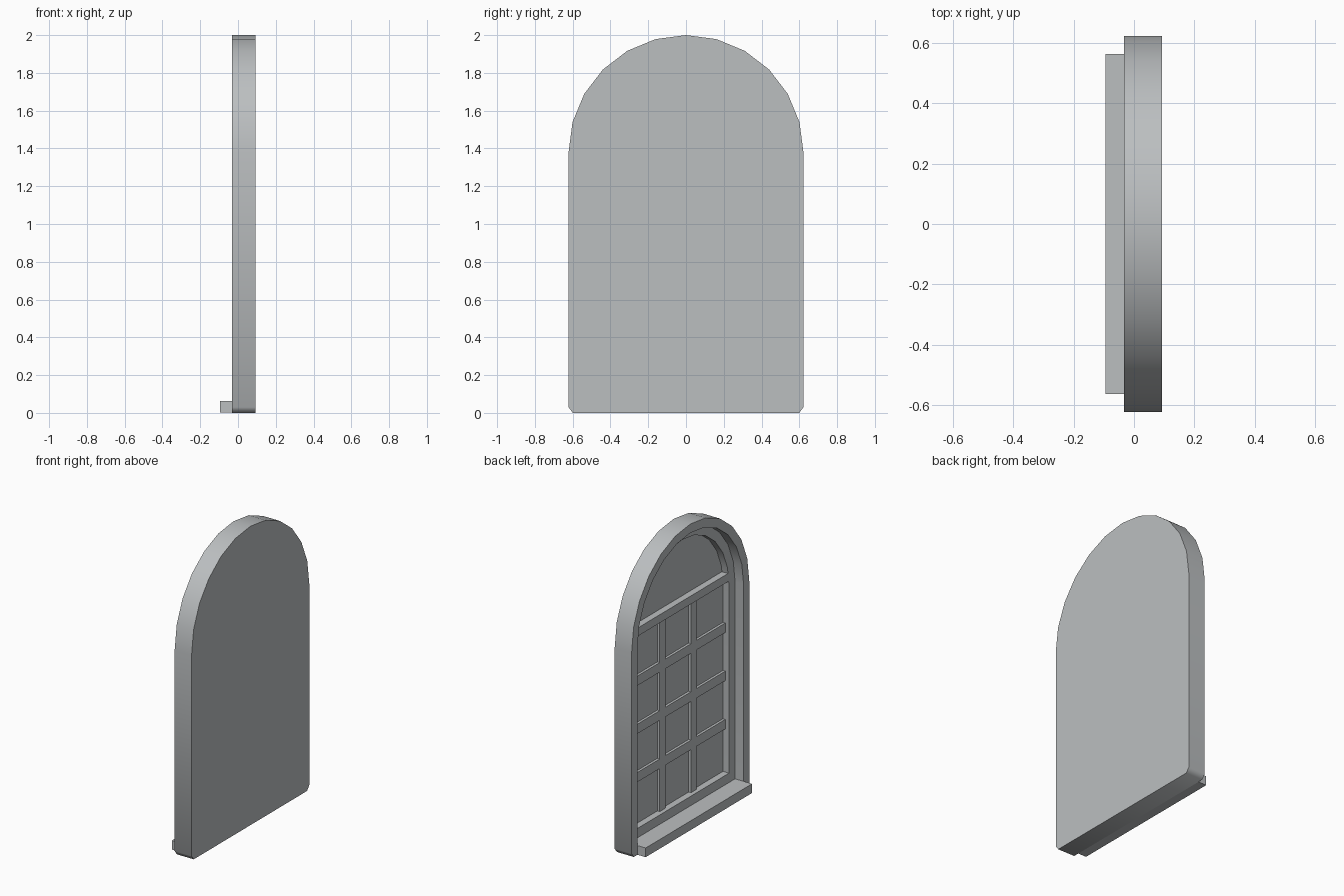
import bpy, bmesh
from math import sin, cos, pi, radians

cube = bpy.data.objects.get("Cube")
if cube:
    bpy.data.objects.remove(cube)

grey = bpy.data.materials.new("plain grey")
grey.use_nodes = True
COLOUR = (0.5, 0.52, 0.53, 1)
grey.diffuse_color = COLOUR
grey.node_tree.nodes["Principled BSDF"].inputs["Base Color"].default_value = COLOUR

SPRING = 1.378   # height where the arch begins
STEPS = 12       # sides of the half circle
BACK, FRONT, SASH, BAR, PANE = 0.092, -0.033, 0.03, 0.058, 0.075


def finish(name, bm):
    mesh = bpy.data.meshes.new(name)
    bm.to_mesh(mesh)
    bm.free()
    mesh.materials.append(grey)
    obj = bpy.data.objects.new(name, mesh)
    bpy.context.collection.objects.link(obj)
    bpy.ops.object.select_all(action='DESELECT')
    obj.select_set(True)
    bpy.context.view_layer.objects.active = obj
    bpy.ops.object.shade_smooth_by_angle(angle=radians(60))
    return obj


def arch(bm, radius, bottom, x, cut=0.0):
    """Closed loop: half circle on straight legs, with cut bottom corners."""
    pts = [(radius * cos(pi * i / STEPS), SPRING + radius * sin(pi * i / STEPS))
           for i in range(STEPS + 1)]
    pts += [(-radius, bottom + cut * 1.3), (cut - radius, bottom),
            (radius - cut, bottom), (radius, bottom + cut * 1.3)]
    return [bm.verts.new((x, y, z)) for y, z in pts]


def shell(name, specs, cap_first=False, cap_last=False):
    """Skin a row of arch loops, running from the back round to the inside."""
    bm = bmesh.new()
    loops = [arch(bm, *s) for s in specs]
    for a, b in zip(loops, loops[1:]):
        for i in range(len(a)):
            j = (i + 1) % len(a)
            bm.faces.new((a[i], a[j], b[j], b[i]))
    if cap_first:
        bm.faces.new(reversed(loops[0]))
    if cap_last:
        bm.faces.new(loops[-1])
    bmesh.ops.remove_doubles(bm, verts=bm.verts, dist=0.0005)
    bmesh.ops.dissolve_degenerate(bm, edges=bm.edges, dist=0.0005)
    # the back cap must face +x, everything else follows from it
    bm.normal_update()
    if cap_first:
        back = max(bm.faces, key=lambda f: f.calc_center_median().x)
        if back.normal.x < 0:
            bmesh.ops.reverse_faces(bm, faces=bm.faces)
    else:
        front = min(bm.faces, key=lambda f: f.normal.x)
        if front.normal.x > -0.9:
            bmesh.ops.reverse_faces(bm, faces=bm.faces)
    return finish(name, bm)


def box(name, x, y, z):
    bm = bmesh.new()
    bmesh.ops.create_cube(bm, size=1)
    for v in bm.verts:
        for k, (lo, hi) in enumerate((x, y, z)):
            v.co[k] = lo if v.co[k] < 0 else hi
    return finish(name, bm)


# Outer frame with its flat back and front recess
shell("frame", [(0.622, 0, BACK, 0.023), (0.622, 0, FRONT, 0.023),
                (0.562, 0.06, FRONT), (0.562, 0.06, SASH)], cap_first=True)

# Inner sash and the pane behind it
shell("sash", [(0.562, 0.06, SASH), (0.498, 0.125, SASH), (0.498, 0.125, PANE)])
shell("pane", [(0.498, 0.125, PANE)], cap_last=True)

# Sill projecting from the front
box("sill", (-0.095, SASH), (-0.562, 0.562), (0.001, 0.0625))

# Transom under the arch
box("transom", (SASH, PANE), (-0.498, 0.498), (1.41, 1.465))

# Glazing bars
for side, y in (("right", -0.166), ("left", 0.166)):
    box(f"upright_bar_{side}", (BAR, PANE), (y - 0.03, y + 0.03), (0.125, 1.41))
for n, z in enumerate((0.445, 0.768, 1.09)):
    box(f"cross_bar_{n + 1}", (BAR, PANE), (-0.498, 0.498), (z - 0.032, z + 0.032))
